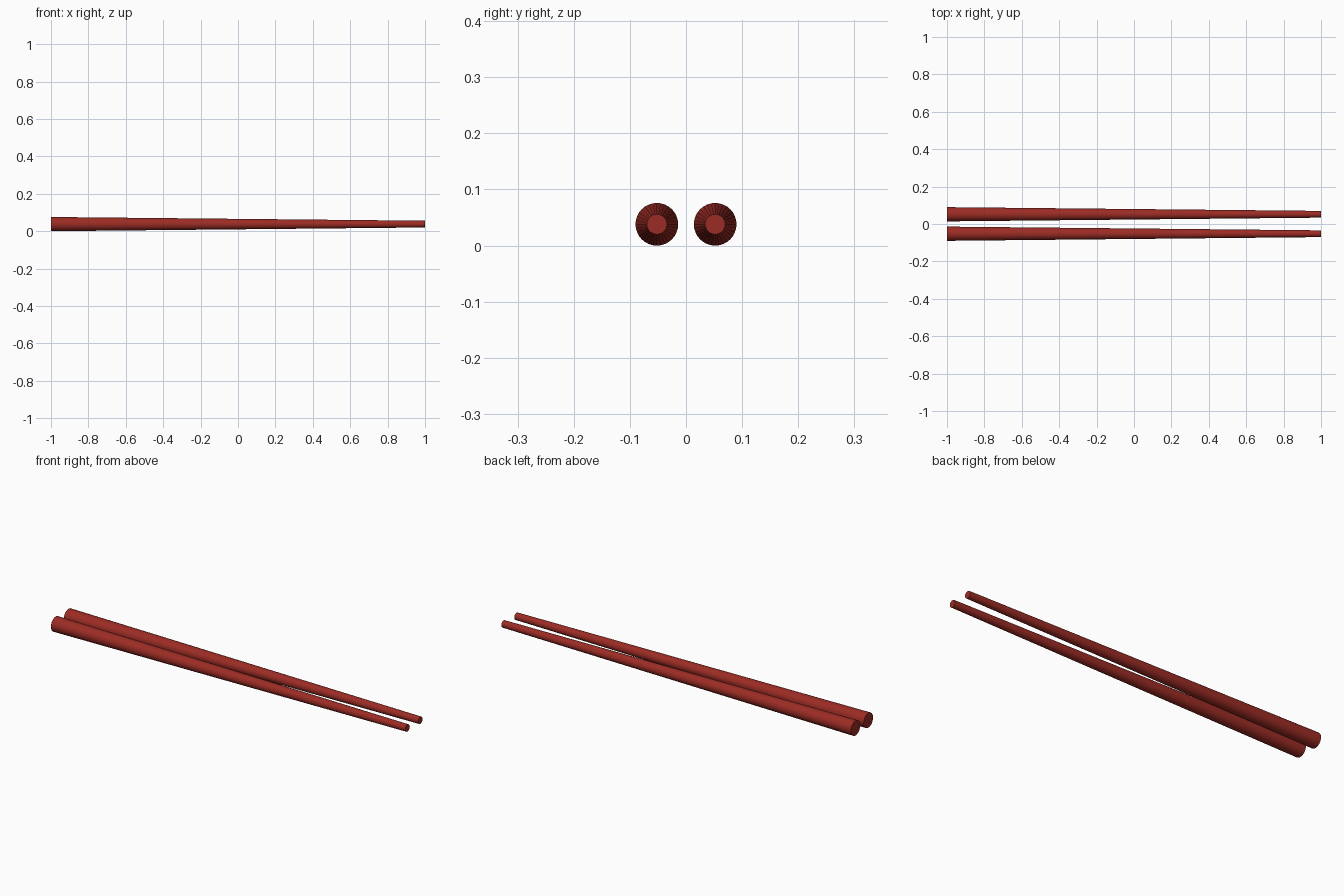
import bpy
from math import pi

if "Cube" in bpy.data.objects:
    bpy.data.objects.remove(bpy.data.objects["Cube"])

R_BIG, R_TIP, SPACING = 0.038, 0.018, 0.052

lacquer = bpy.data.materials.new("red_lacquer")
lacquer.diffuse_color = (0.33, 0.025, 0.018, 1)
lacquer.use_nodes = True
lacquer.node_tree.nodes["Principled BSDF"].inputs["Base Color"].default_value = lacquer.diffuse_color


# One tapered stick lying along x, thick end at -x
def stick(name, y):
    bpy.ops.mesh.primitive_cone_add(vertices=32, radius1=R_BIG, radius2=R_TIP, depth=2,
                                    location=(0, y, R_BIG), rotation=(0, pi / 2, 0))
    ob = bpy.context.object
    ob.name = name
    ob.data.materials.append(lacquer)
    bpy.ops.object.shade_smooth_by_angle()


# The pair, side by side
stick("front_chopstick", -SPACING)
stick("back_chopstick", SPACING)
